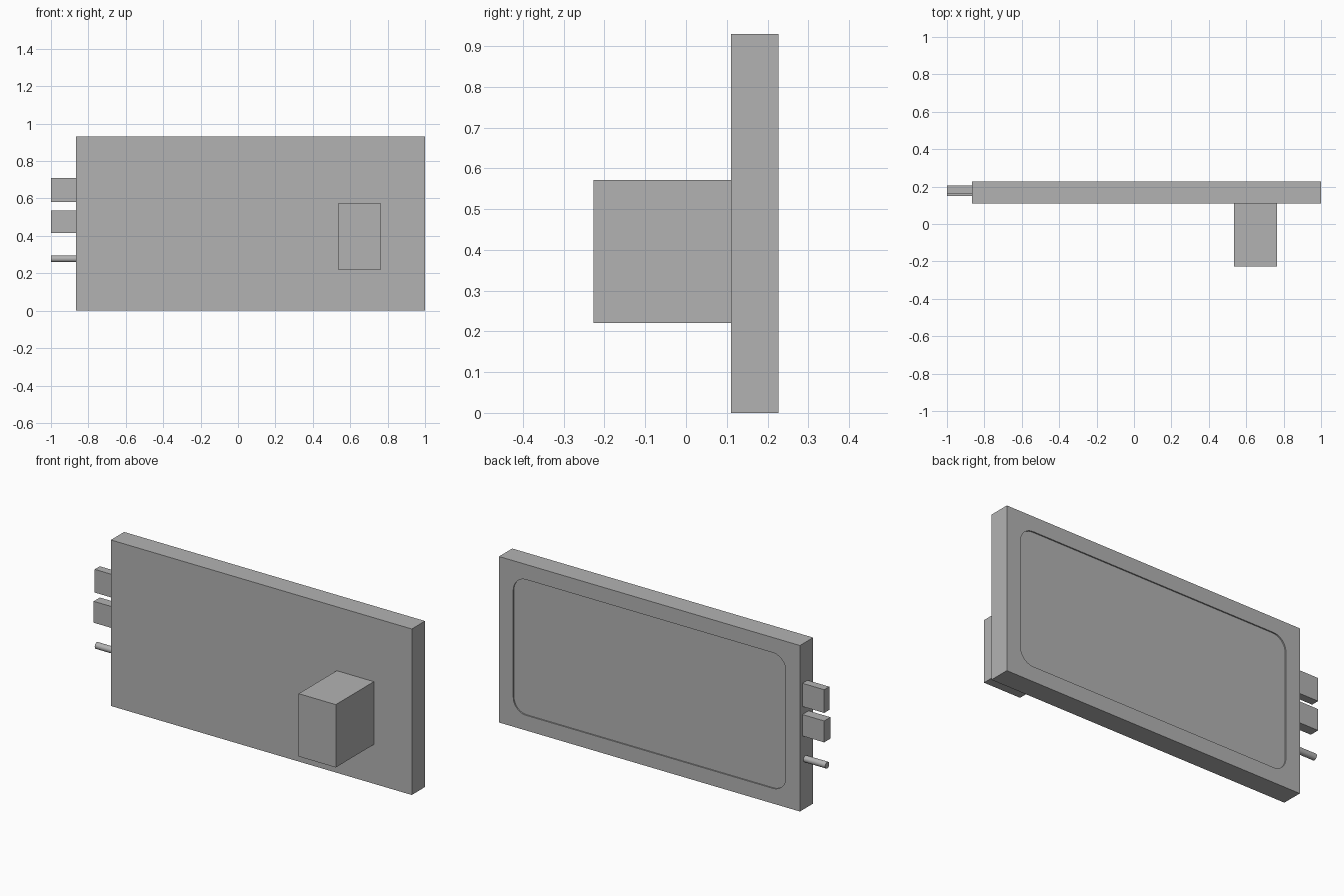
import bpy, bmesh
from math import radians, pi
from mathutils import Matrix, Vector

cube = bpy.data.objects.get("Cube")
if cube:
    bpy.data.objects.remove(cube, do_unlink=True)

grey = bpy.data.materials.new("plain grey")
grey.use_nodes = True
colour = (0.45, 0.45, 0.45, 1)
grey.diffuse_color = colour
grey.node_tree.nodes["Principled BSDF"].inputs["Base Color"].default_value = colour


def finish(name, bm):
    mesh = bpy.data.meshes.new(name)
    bm.to_mesh(mesh)
    bm.free()
    mesh.materials.append(grey)
    obj = bpy.data.objects.new(name, mesh)
    bpy.context.collection.objects.link(obj)
    return obj


def box(name, low, high, corner=0):
    """Box between two corners, optionally rounded along its y edges."""
    low, high = Vector(low), Vector(high)
    bm = bmesh.new()
    bmesh.ops.create_cube(bm, size=1)
    bmesh.ops.scale(bm, vec=high - low, verts=bm.verts)
    bmesh.ops.translate(bm, vec=(low + high) / 2, verts=bm.verts)
    if corner:
        edges = [e for e in bm.edges
                 if abs((e.verts[0].co - e.verts[1].co).normalized().y) > 0.9]
        bmesh.ops.bevel(bm, geom=edges, offset=corner, segments=10,
                        profile=0.5, affect='EDGES')
    return finish(name, bm)


def smooth(obj):
    bpy.ops.object.select_all(action='DESELECT')
    obj.select_set(True)
    bpy.context.view_layer.objects.active = obj
    bpy.ops.object.shade_smooth_by_angle(angle=radians(30))


SIDE = -0.865   # edge of the panel that carries the connectors
FRONT, BACK = 0.11, 0.227

# Slab with a shallow rounded recess in its back
panel = box("panel", (SIDE, FRONT, 0), (1, BACK, 0.93))
cutter = box("recess_cutter", (SIDE + 0.088, BACK - 0.007, 0.085),
             (0.912, BACK + 0.05, 0.845), corner=0.08)
cutter.hide_render = True
cut = panel.modifiers.new("recess", 'BOOLEAN')
cut.operation = 'DIFFERENCE'
cut.solver = 'EXACT'
cut.object = cutter
bpy.context.view_layer.objects.active = panel
bpy.ops.object.modifier_apply(modifier=cut.name)
bpy.data.objects.remove(cutter, do_unlink=True)
smooth(panel)

# Block on the front
box("front_block", (0.535, -0.227, 0.22), (0.765, FRONT, 0.572))

# Flat connectors and round pin on the side
box("upper_connector", (-1, 0.16, 0.58), (SIDE, 0.205, 0.71))
box("lower_connector", (-1, 0.15, 0.415), (SIDE, 0.205, 0.535))

bm = bmesh.new()
bmesh.ops.create_cone(bm, cap_ends=True, segments=24, radius1=0.018,
                      radius2=0.018, depth=SIDE + 1)
bmesh.ops.rotate(bm, matrix=Matrix.Rotation(pi / 2, 3, 'Y'), verts=bm.verts)
bmesh.ops.translate(bm, vec=((SIDE - 1) / 2, 0.178, 0.277), verts=bm.verts)
smooth(finish("round_pin", bm))
